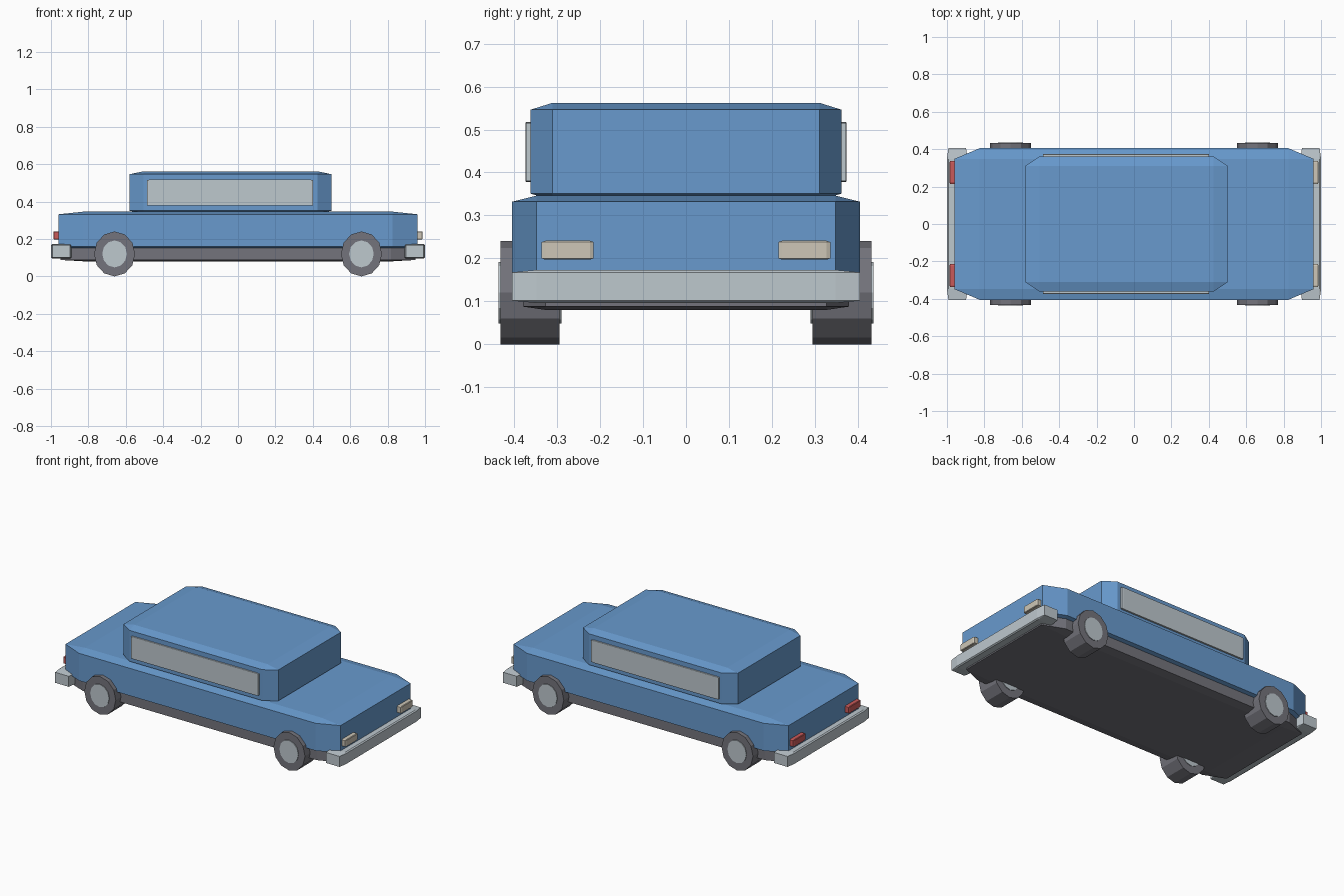
import bpy, bmesh, math
from mathutils import Matrix

if "Cube" in bpy.data.objects:
    bpy.data.objects.remove(bpy.data.objects["Cube"], do_unlink=True)


def material(name, rgb):
    # 8-bit display colour to linear
    lin = [((c / 255 + 0.055) / 1.055) ** 2.4 for c in rgb] + [1.0]
    mat = bpy.data.materials.new(name)
    mat.use_nodes = True
    mat.diffuse_color = lin
    mat.node_tree.nodes["Principled BSDF"].inputs["Base Color"].default_value = lin
    return mat


blue = material("blue paint", (104, 154, 206))
silver = material("pale silver", (190, 200, 206))
grey = material("dark grey", (116, 116, 124))
cream = material("cream lamp", (205, 198, 183))
red = material("red lamp", (202, 90, 90))


def finish(name, bm, mat):
    bmesh.ops.recalc_face_normals(bm, faces=bm.faces)
    mesh = bpy.data.meshes.new(name)
    bm.to_mesh(mesh)
    bm.free()
    mesh.materials.append(mat)
    obj = bpy.data.objects.new(name, mesh)
    bpy.context.collection.objects.link(obj)
    return obj


def block(name, mat, x, y, z, bevel=0.07):
    """Bevelled unit cube stretched to the given x, y and z ranges."""
    bm = bmesh.new()
    bmesh.ops.create_cube(bm, size=1)
    bmesh.ops.bevel(bm, geom=bm.edges[:], offset=bevel, segments=1,
                    profile=0.5, affect='EDGES')
    size = [r[1] - r[0] for r in (x, y, z)]
    mid = [(r[0] + r[1]) / 2 for r in (x, y, z)]
    bm.transform(Matrix.Translation(mid) @ Matrix.Diagonal(size + [1]))
    return finish(name, bm, mat)


def disc(name, mat, x, y, z, rx, rz, width):
    """Twelve-sided cylinder along y, slightly narrower in x."""
    bm = bmesh.new()
    bmesh.ops.create_cone(bm, cap_ends=True, segments=12,
                          radius1=1, radius2=1, depth=1)
    bm.transform(Matrix.Translation((x, y, z))
                 @ Matrix.Diagonal((rx, width, rz, 1))
                 @ Matrix.Rotation(math.pi / 2, 4, 'X'))
    return finish(name, bm, mat)


def span(a, b, sign):
    return sorted((a * sign, b * sign))


# Main shell
block("lower_body", blue, (-0.96, 0.96), (-0.405, 0.405), (0.145, 0.346))
block("cabin", blue, (-0.58, 0.5), (-0.362, 0.362), (0.335, 0.562))
block("chassis", grey, (-0.95, 0.95), (-0.38, 0.38), (0.08, 0.19))

# Bumpers and lamps at both ends
for end, sx, lamp in (("front", 1, cream), ("rear", -1, red)):
    block(end + "_bumper", silver, span(0.89, 1.0, sx),
          (-0.405, 0.405), (0.096, 0.173))
    for side, sy in (("left", 1), ("right", -1)):
        block(f"{end}_{side}_lamp", lamp, span(0.93, 0.987, sx),
              span(0.215, 0.336, sy), (0.197, 0.241))

# Side windows and wheels
for side, sy in (("left", 1), ("right", -1)):
    block(side + "_window", silver, (-0.487, 0.402),
          span(0.3, 0.374, sy), (0.378, 0.517), 0.016)
    for end, sx in (("front", 1), ("rear", -1)):
        place = (0.66 * sx, 0.363 * sy, 0.12)
        disc(f"{end}_{side}_tyre", grey, *place, 0.11, 0.12, 0.138)
        disc(f"{end}_{side}_hub", silver, *place, 0.066, 0.072, 0.146)
